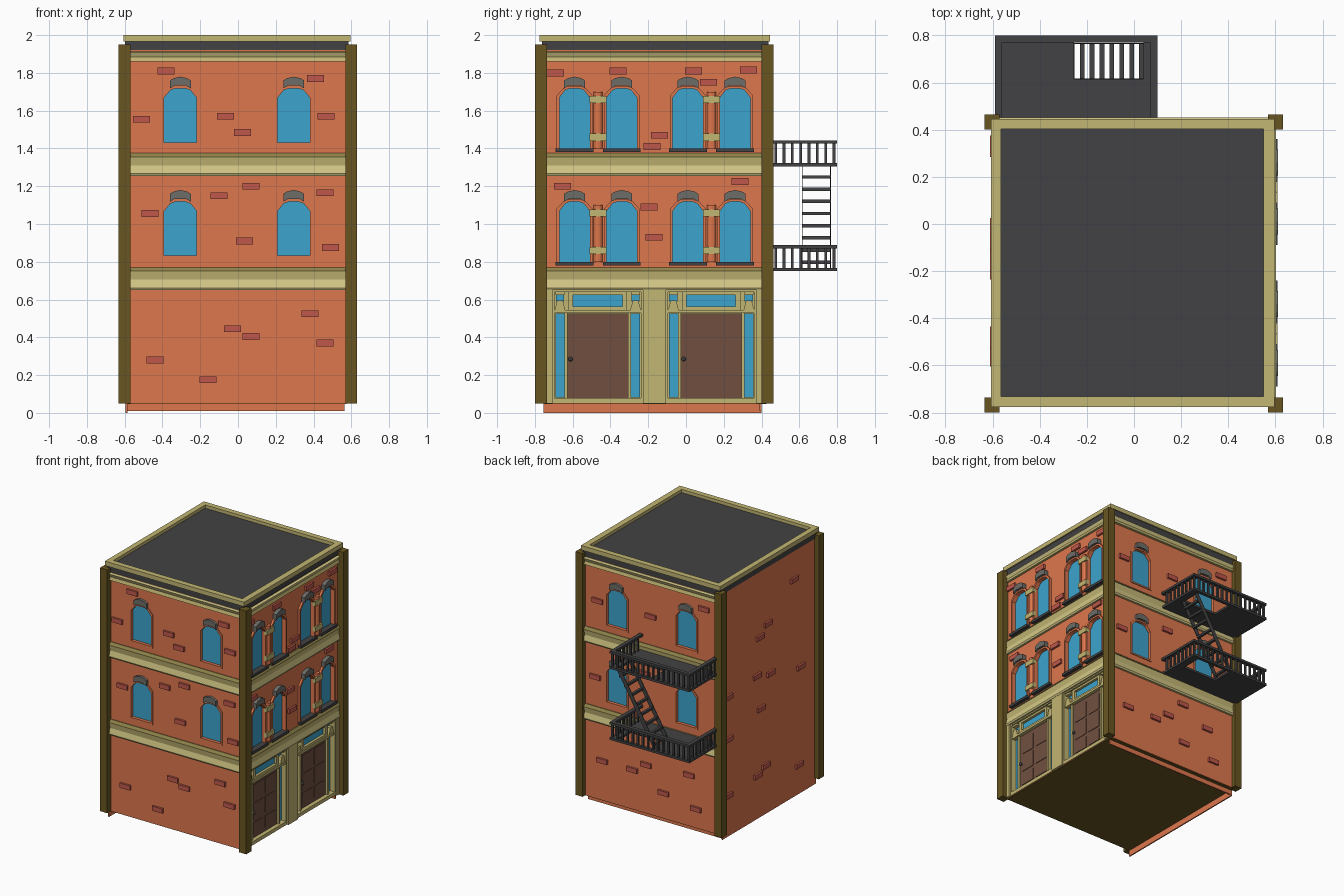
import bpy, bmesh, math

if "Cube" in bpy.data.objects:
    bpy.data.objects.remove(bpy.data.objects["Cube"])

def mat(name, rgb):
    m = bpy.data.materials.new(name)
    m.diffuse_color = [(c / 255) ** 2.2 for c in rgb] + [1]
    m.use_nodes = True
    m.node_tree.nodes["Principled BSDF"].inputs["Base Color"].default_value = m.diffuse_color
    return m

ORANGE = mat("orange_wall", (221, 118, 78))
BRICK = mat("red_brick", (190, 88, 76))
BEIGE = mat("beige_trim", (193, 180, 114))
LIGHT = mat("light_trim", (210, 198, 132))
OLIVE = mat("olive_post", (104, 86, 38))
MOSS = mat("moss_ledge", (140, 128, 74))
DARK = mat("dark_grey", (68, 68, 70))
STONE = mat("grey_stone", (108, 108, 104))
GLASS = mat("blue_glass", (62, 162, 204))
DOOR = mat("brown_door", (112, 80, 66))

# Wall frames: u runs along the wall, d points outward
WORLD = lambda u, d, z: (u, d, z)
FRONT = lambda u, d, z: (u, -0.755 - d, z)
BACK = lambda u, d, z: (u, 0.43 + d, z)
RIGHT = lambda u, d, z: (0.58 + d, u, z)
LEFT = lambda u, d, z: (-0.595 - d, u, z)

def prism(side, pts, d0, d1):
    """Outline in (u, z) extruded along d."""
    n = len(pts)
    v = [side(u, d, z) for d in (d0, d1) for u, z in pts]
    f = [tuple(range(n)), tuple(range(2 * n - 1, n - 1, -1))]
    f += [(i, (i + 1) % n, n + (i + 1) % n, n + i) for i in range(n)]
    return v, f

def strip(side, prof, u0, u1):
    """Profile in (d, z) extruded along u."""
    return prism(lambda a, b, z: side(b, a, z), prof, u0, u1)

def rect(u0, u1, z0, z1):
    return [(u0, z0), (u1, z0), (u1, z1), (u0, z1)]

def box(side, u0, u1, d0, d1, z0, z1):
    return prism(side, rect(u0, u1, z0, z1), d0, d1)

def ring(side, outer, inner, d0, d1):
    n = len(outer)
    v = [side(u, d, z) for d in (d0, d1) for loop in (outer, inner) for u, z in loop]
    f = []
    for i in range(n):
        j = (i + 1) % n
        for a, b in ((0, n), (n, 3 * n), (3 * n, 2 * n), (2 * n, 0)):
            f.append((a + i, a + j, b + j, b + i))
    return v, f

def make(name, material, parts):
    bm = bmesh.new()
    for v, f in parts:
        vs = [bm.verts.new(p) for p in v]
        for face in f:
            bm.faces.new([vs[i] for i in face])
    bmesh.ops.recalc_face_normals(bm, faces=bm.faces)
    me = bpy.data.meshes.new(name)
    bm.to_mesh(me)
    bm.free()
    me.materials.append(material)
    ob = bpy.data.objects.new(name, me)
    bpy.context.collection.objects.link(ob)
    return ob

def arch(c, w, z0, zt):
    return [(c - w, z0), (c + w, z0), (c + w, zt - 0.05), (c + w * 0.62, zt - 0.01),
            (c + w * 0.3, zt), (c - w * 0.3, zt), (c - w * 0.62, zt - 0.01), (c - w, zt - 0.05)]

# Windows
cut, frames, panes, keys, sills, columns, caps = [], [], [], [], [], [], []

def window(side, c, w, z0, zt, out):
    cut.append(prism(side, arch(c, w - 0.005, z0 + 0.005, zt - 0.005), -0.03, 0.1))
    frames.append(ring(side, arch(c, w, z0, zt), arch(c, w - 0.014, z0 + 0.012, zt - 0.012), -0.03, out))
    panes.append(prism(side, arch(c, w - 0.008, z0 + 0.008, zt - 0.008), -0.033, -0.018))
    k = [(-.055, -.012), (-.055, .03), (-.035, .042), (0, .05), (.035, .042), (.055, .03),
         (.055, -.012), (.03, .003), (-.03, .003)]
    keys.append(prism(side, [(c + u, zt + z) for u, z in k], 0, out + 0.014))

for floor in (0, 0.6):
    for side in (FRONT, BACK):
        for c in (-0.305, 0.295):
            window(side, c, 0.1, 0.82 + floor, 1.13 + floor, 0.006)
    for pair in (-0.465, 0.135):
        for c in (pair - 0.125, pair + 0.125):
            window(RIGHT, c, 0.095, 0.785 + floor, 1.13 + floor, 0.016)
            sills.append(box(RIGHT, c - 0.1, c + 0.1, -0.02, 0.028, 0.78 + floor, 0.8 + floor))
        # Half column with two collars between paired windows
        half = [(math.cos(a * math.pi / 6), math.sin(a * math.pi / 6)) for a in range(7)]
        columns.append(([RIGHT(pair + 0.024 * x, 0.024 * y, z + floor) for z in (0.80, 1.10) for x, y in half],
                        prism(WORLD, half, 0, 1)[1]))
        for z in (0.84, 1.04):
            caps.append(box(RIGHT, pair - 0.045, pair + 0.045, 0, 0.028, z + floor, z + 0.038 + floor))
make("window_frames", ORANGE, frames)
make("window_glass", GLASS, panes)
make("keystones", STONE, keys)
make("window_sills", DARK, sills)
make("window_columns", ORANGE, columns)
make("column_collars", BEIGE, caps)

# Storefront doors on the right side
trim, glass, doors, panels, lites = [], [], [], [], []
for c in (-0.467, 0.133):
    cut.append(box(RIGHT, c - 0.24, c + 0.24, -0.05, 0.1, 0.06, 0.65))
    trim.append(box(RIGHT, c - 0.24, c + 0.24, -0.055, -0.045, 0.055, 0.65))
    trim.append(ring(RIGHT, rect(c - 0.24, c + 0.24, 0.052, 0.65),
                     rect(c - 0.228, c + 0.228, 0.08, 0.64), -0.05, 0.004))
    trim.append(box(RIGHT, c - 0.23, c + 0.23, -0.05, -0.002, 0.528, 0.545))
    trim.append(ring(RIGHT, rect(c - 0.155, c + 0.155, 0.545, 0.645),
                     rect(c - 0.13, c + 0.13, 0.563, 0.625), -0.05, -0.01))
    glass.append(box(RIGHT, c - 0.132, c + 0.132, -0.05, -0.03, 0.56, 0.627))
    doors.append(box(RIGHT, c - 0.16, c + 0.16, -0.05, -0.028, 0.08, 0.527))
    for s in (-1, 1):
        a = c + s * 0.2
        trim.append(box(RIGHT, c + s * 0.168 - 0.008, c + s * 0.168 + 0.008, -0.05, -0.012, 0.08, 0.53))
        glass.append(box(RIGHT, a - 0.024, a + 0.024, -0.05, -0.036, 0.082, 0.525))
        glass.append(box(RIGHT, a - 0.022, a + 0.022, -0.05, -0.036, 0.59, 0.63))
        trim.append(prism(RIGHT, [(a - .028, .545), (a + .028, .545), (a + .015, .595), (a - .015, .595)], -0.05, -0.005))
        trim.append(box(RIGHT, a - 0.024, a + 0.024, -0.05, -0.005, 0.625, 0.643))
        for z in (0.11, 0.225, 0.37):
            h = 0.09 if z < 0.2 else 0.125
            panels.append(box(RIGHT, c + s * 0.075 - 0.06, c + s * 0.075 + 0.06, -0.03, -0.024, z, z + h))
    bpy.ops.mesh.primitive_uv_sphere_add(segments=12, ring_count=8, radius=0.012, location=RIGHT(c - 0.145, -0.016, 0.285))
    knob = bpy.context.object
    knob.name = "door_knob"
    knob.data.materials.append(DARK)
    bpy.ops.object.shade_smooth()
for u0, u1 in ((-0.737, -0.707), (-0.227, -0.107), (0.373, 0.41)):
    trim.append(box(RIGHT, u0, u1, -0.02, 0.014, 0.05, 0.66))
make("storefront_trim", BEIGE, trim)
make("storefront_glass", GLASS, glass)
make("doors", DOOR, doors)
make("door_panels", DOOR, panels)

# Main body with window and door recesses
body = make("building_body", ORANGE, [box(WORLD, -0.595, 0.58, -0.755, 0.43, 0.05, 1.93)])
cutter = make("recess_cutter", ORANGE, cut)
cutter.hide_render = True
cutter.hide_viewport = True
mod = body.modifiers.new("recesses", 'BOOLEAN')
mod.operation = 'DIFFERENCE'
mod.solver = 'EXACT'
mod.object = cutter

# Base skirts and underside
make("base_skirt", ORANGE, [box(WORLD, -0.595, -0.585, -0.755, 0.40, 0, 0.052),
                            box(WORLD, -0.595, 0.565, 0.39, 0.40, 0.01, 0.052)])
make("underside", OLIVE, [box(WORLD, -0.59, 0.575, -0.75, 0.425, 0.046, 0.053)])

# Corner posts
make("corner_posts", OLIVE, [box(WORLD, x, x + 0.063, y, y + 0.064, 0.05, 1.95)
                             for x in (-0.633, 0.568) for y in (-0.8, 0.4)])

# Floor bands and cornice on front, back and right
bands, lights, ledges = [], [], []
for side, u0, u1 in ((FRONT, -0.57, 0.568), (BACK, -0.57, 0.568), (RIGHT, -0.736, 0.4)):
    for z in (0.65, 1.255):
        lights.append(strip(side, [(-.01, z), (.016, z), (.022, z + .012), (.012, z + .055), (-.01, z + .055)], u0, u1))
        bands.append(strip(side, [(-.01, z + .055), (.012, z + .055), (.018, z + .1), (-.01, z + .1)], u0, u1))
        ledges.append(strip(side, [(-.01, z + .1), (.022, z + .1), (.006, z + .12), (-.01, z + .12)], u0, u1))
    lights.append(strip(side, [(-.01, 1.885), (.01, 1.885), (.022, 1.91), (-.01, 1.915)], u0, u1))
    bands.append(strip(side, [(-.01, 1.86), (.018, 1.86), (.01, 1.885), (-.01, 1.885)], u0, u1))
make("floor_bands", BEIGE, bands)
make("light_mouldings", LIGHT, lights)
make("band_ledges", MOSS, ledges)

# Roof and parapet
make("roof", DARK, [box(WORLD, -0.598, 0.586, -0.762, 0.437, 1.92, 1.975)])
flat = lambda u, d, z: (u, z, d)
make("parapet", BEIGE, [ring(flat, rect(-0.607, 0.596, -0.775, 0.446), rect(-0.565, 0.55, -0.732, 0.403), 1.965, 2.0)])

# Scattered raised bricks
BRICKS = {
    FRONT: [(-.38, 1.81), (.41, 1.77), (-.51, 1.555), (-.065, 1.57), (.025, 1.485), (.465, 1.57), (.07, 1.2),
            (-.1, 1.15), (.46, 1.165), (-.465, 1.055), (.035, .91), (.49, .875), (.38, .525), (-.03, .445),
            (.07, .405), (.46, .37), (-.44, .28), (-.16, .175)],
    RIGHT: [(-.69, 1.8), (-.36, 1.81), (.04, 1.81), (.12, 1.75), (.33, 1.815), (-.14, 1.47), (-.18, 1.41),
            (-.655, 1.2), (.285, 1.225), (-.195, 1.09), (-.17, .93)],
    LEFT: [(-.48, 1.7), (-.155, 1.48), (-.06, 1.41), (-.56, .99), (-.19, 1.08), (-.02, 1.12), (.33, 1.09),
           (-.07, .85), (.33, .76), (-.13, .38), (-.54, .23), (-.03, .34), (.33, .32)],
    BACK: [(.42, .36), (.04, .43), (.16, .36), (-.1, .57), (-.33, .45), (-.11, .25), (-.39, .2), (0, 1.6),
           (.46, 1.6), (-.46, 1.78), (.05, 1.14), (.48, 1.0)],
}
make("bricks", BRICK, [box(s, u - 0.045, u + 0.045, -0.01, 0.016, z - 0.018, z + 0.018)
                       for s, lst in BRICKS.items() for u, z in lst])

# Fire escape platforms with ladder openings, railings and bars
decks, rails, bars = [], [], []
for z in (0.75, 1.305):
    for x0, x1, y0, y1 in ((-.59, -.255, .42, .8), (.04, .1, .42, .8), (-.255, .04, .42, .615), (-.255, .04, .775, .8)):
        decks.append(box(WORLD, x0, x1, y0, y1, z, z + 0.018))
    t = z + 0.138
    for x0, x1, y0 in ((-.59, -.56, .43), (.07, .1, .43), (-.59, .1, .77)):
        rails.append(box(WORLD, x0, x1, y0, .8, t - 0.018, t))
    pts = [(-0.575 + i * 0.044, 0.785) for i in range(16)]
    pts += [(x, 0.475 + i * 0.044) for x in (-0.575, 0.085) for i in range(8)]
    bars += [box(WORLD, x - .007, x + .007, y - .007, y + .007, z + 0.01, t - 0.01) for x, y in pts]
make("escape_decks", DARK, decks)
make("escape_rails", DARK, rails)
make("escape_bars", DARK, bars)

# Ladder between platforms
make("ladder_treads", DARK, [box(WORLD, 0.022 - i * 0.042, 0.042 - i * 0.042, 0.615, 0.765,
                                 1.24 - i * 0.0645, 1.258 - i * 0.0645) for i in range(8)])
make("ladder_stringers", DARK, [prism(WORLD, [(.03, 1.31), (.07, 1.31), (-.255, .765), (-.295, .765)], y, y + 0.004)
                                for y in (0.613, 0.763)])
